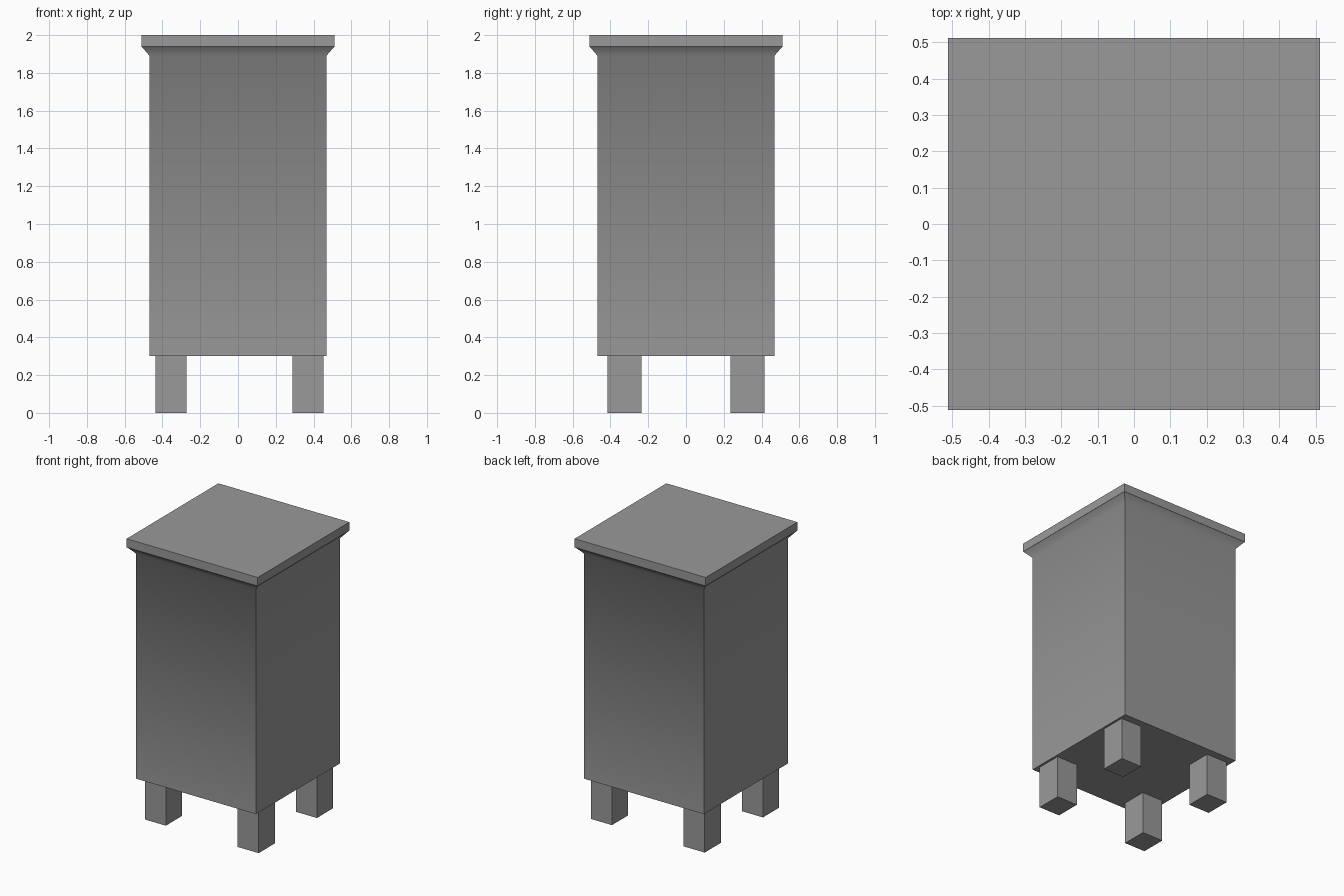
import bpy
import bmesh
from math import radians

default = bpy.data.objects.get("Cube")
if default:
    bpy.data.objects.remove(default, do_unlink=True)

# One plain grey for the whole piece
grey = bpy.data.materials.new("plain grey")
grey.use_nodes = True
colour = (0.32, 0.32, 0.32, 1)
grey.diffuse_color = colour
grey.node_tree.nodes["Principled BSDF"].inputs["Base Color"].default_value = colour


def square_loft(name, levels, centre=(0, 0)):
    """Stack rectangular sections given as (half x, half y, z) and cap both ends."""
    bm = bmesh.new()
    corners = ((-1, -1), (1, -1), (1, 1), (-1, 1))
    rings = [[bm.verts.new((centre[0] + sx * hx, centre[1] + sy * hy, z))
              for sx, sy in corners] for hx, hy, z in levels]
    bm.faces.new(rings[0][::-1])
    bm.faces.new(rings[-1])
    for low, high in zip(rings, rings[1:]):
        for i in range(4):
            j = (i + 1) % 4
            bm.faces.new((low[i], low[j], high[j], high[i]))
    mesh = bpy.data.meshes.new(name)
    bm.to_mesh(mesh)
    bm.free()
    obj = bpy.data.objects.new(name, mesh)
    mesh.materials.append(grey)
    bpy.context.collection.objects.link(obj)
    return obj


# Cabinet with a flared neck, softly shaded where the flare begins
body = square_loft("cabinet_body", [(0.468, 0.468, 0.3), (0.468, 0.468, 1.89),
                                    (0.511, 0.511, 1.94)])
bpy.ops.object.select_all(action="DESELECT")
body.select_set(True)
bpy.context.view_layer.objects.active = body
bpy.ops.object.shade_smooth_by_angle(angle=radians(50))

# Flat lid
square_loft("lid", [(0.512, 0.512, 1.94), (0.512, 0.512, 2)])

# Four square legs
for side, x in (("right", -0.355), ("left", 0.37)):
    for end, y in (("front", -0.325), ("back", 0.325)):
        square_loft(f"{end}_{side}_leg", [(0.082, 0.09, 0), (0.082, 0.09, 0.3)], (x, y))
